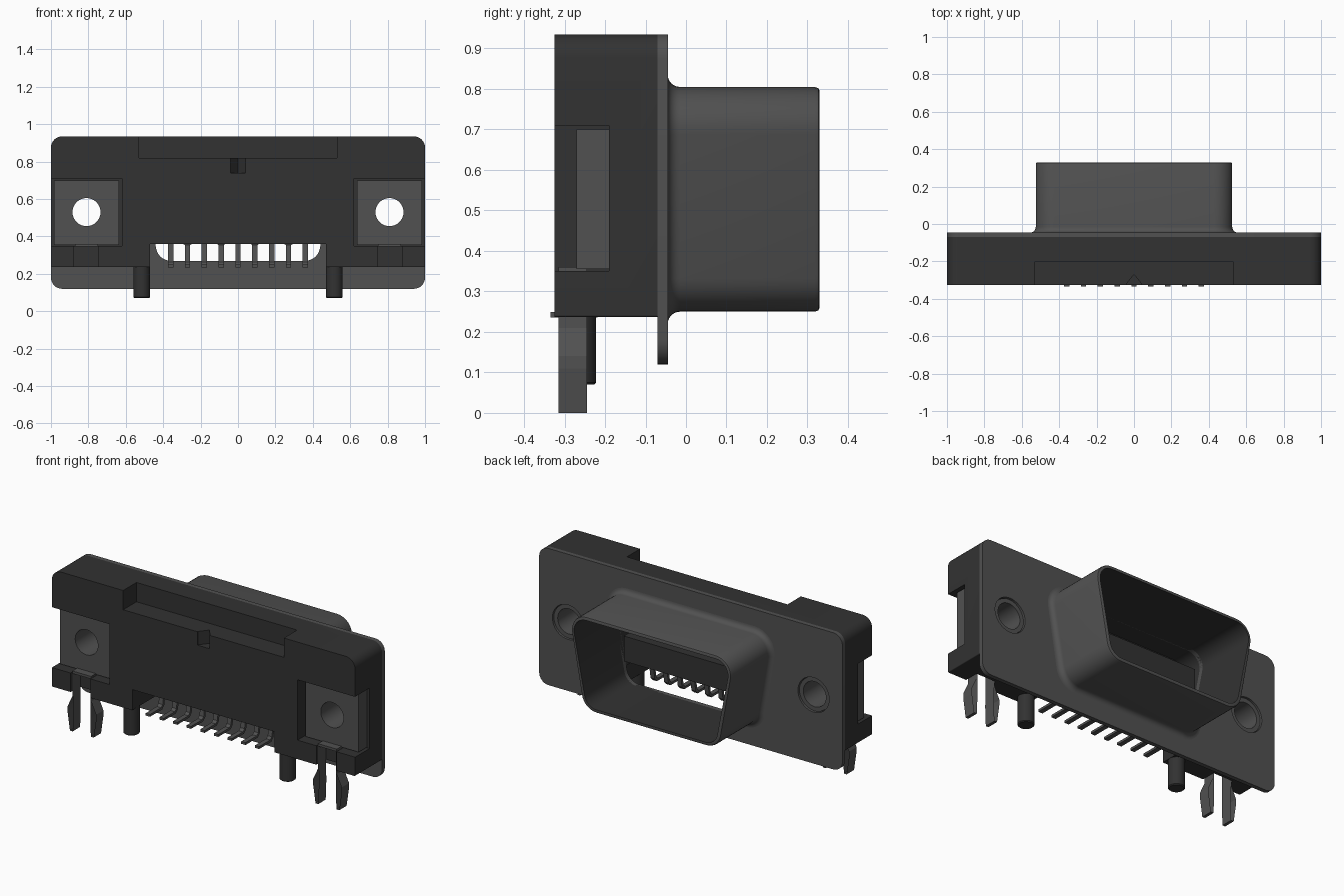
import bpy, bmesh, math
from mathutils import Vector

cube = bpy.data.objects.get("Cube")
if cube:
    bpy.data.objects.remove(cube, do_unlink=True)


def material(name, rgb, rough):
    m = bpy.data.materials.new(name)
    m.use_nodes = True
    m.diffuse_color = (*rgb, 1)
    b = m.node_tree.nodes["Principled BSDF"]
    b.inputs["Base Color"].default_value = (*rgb, 1)
    b.inputs["Roughness"].default_value = rough
    return m


BLACK = material("black_plastic", (0.032, 0.032, 0.032), 0.6)
GREY = material("dark_grey_metal", (0.082, 0.082, 0.082), 0.5)


def finish(name, bm, *mats):
    bmesh.ops.recalc_face_normals(bm, faces=bm.faces)
    me = bpy.data.meshes.new(name)
    bm.to_mesh(me)
    bm.free()
    ob = bpy.data.objects.new(name, me)
    bpy.context.collection.objects.link(ob)
    for m in mats:
        me.materials.append(m)
    return ob


def loft(name, loops, mats, caps=True, mat_rule=None):
    """Skin a row of equal-length closed loops."""
    bm = bmesh.new()
    rings = [[bm.verts.new(p) for p in lp] for lp in loops]
    n = len(rings[0])
    for k, (a, b) in enumerate(zip(rings, rings[1:])):
        for i in range(n):
            j = (i + 1) % n
            f = bm.faces.new((a[i], a[j], b[j], b[i]))
            f.material_index = mat_rule(k) if mat_rule else 0
    if caps:
        bm.faces.new(rings[0])
        bm.faces.new(rings[-1])
    return finish(name, bm, *mats)


def prism(name, pts, y0, y1, mat=BLACK, caps=True):
    """Extrude an (x, z) outline along y."""
    return loft(name, [[(x, y, z) for x, z in pts] for y in (y0, y1)], [mat], caps)


def rect(x0, x1, z0, z1):
    return [(x0, z0), (x1, z0), (x1, z1), (x0, z1)]


def circle(x, z, r, n=40):
    return [(x + r * math.cos(2 * math.pi * i / n), z + r * math.sin(2 * math.pi * i / n))
            for i in range(n)]


def rounded(pts, radii, n=8):
    """Fillet the corners of a counter-clockwise convex outline."""
    out = []
    for i, r in enumerate(radii):
        p = Vector(pts[i])
        a = (Vector(pts[i - 1]) - p).normalized()
        b = (Vector(pts[(i + 1) % len(pts)]) - p).normalized()
        half = a.angle(b) / 2
        c = p + (a + b).normalized() * r / math.sin(half)
        s, e = p + a * r / math.tan(half) - c, p + b * r / math.tan(half) - c
        a0 = math.atan2(s.y, s.x)
        da = (math.atan2(e.y, e.x) - a0) % (2 * math.pi)
        out += [(c.x + r * math.cos(a0 + da * k / n), c.y + r * math.sin(a0 + da * k / n))
                for k in range(n + 1)]
    return out


def d_outline(o):
    """Connector outline, wide at the top, grown outward by o."""
    return rounded([(-0.445 - o, 0.25 - o), (0.445 + o, 0.25 - o),
                    (0.545 + o, 0.805 + o), (-0.545 - o, 0.805 + o)], [0.1 + o] * 4)


def cut(ob, cutters):
    bpy.context.view_layer.objects.active = ob
    for c in cutters:
        c.hide_render = True
        m = ob.modifiers.new("cut", 'BOOLEAN')
        m.operation, m.solver, m.object = 'DIFFERENCE', 'EXACT', c
        bpy.ops.object.modifier_apply(modifier=m.name)
        bpy.data.objects.remove(c, do_unlink=True)


def smooth(ob):
    bpy.ops.object.select_all(action='DESELECT')
    ob.select_set(True)
    bpy.context.view_layer.objects.active = ob
    bpy.ops.object.shade_smooth_by_angle(angle=math.radians(35))


SIDES = ((1, "left"), (-1, "right"))


def mx(pts, s):
    return [(s * x, z) for x, z in pts]


# Housing: block with pockets, contact opening, D cavity and screw holes
body = prism("housing", rounded(rect(-1, 1, 0.237, 0.935), [0.005, 0.005, 0.06, 0.06]),
             -0.325, -0.07)
cutters = [
    prism("cut_top", rect(-0.53, 0.53, 0.82, 1.1), -0.5, -0.2),
    prism("cut_opening", rect(-0.47, 0.47, 0.1, 0.36), -0.5, 0.1),
    prism("cut_cavity", d_outline(-0.02), -0.19, 0.1),
]
# V-shaped key groove below the top pocket
cutters.append(loft("cut_key", [[(-0.04, -0.34, z), (0.04, -0.34, z), (0.04, -0.32, z),
                                 (0, -0.27, z), (-0.04, -0.32, z)] for z in (0.74, 0.83)], [BLACK]))
for s, side in SIDES:
    cutters += [
        prism("cut_pocket", mx(rect(0.62, 1.1, 0.35, 0.71), s), -0.5, -0.19),
        prism("cut_slot", mx(rect(0.745, 0.877, 0.1, 0.4), s), -0.5, -0.24),
        prism("cut_hole", circle(s * 0.81, 0.53, 0.1), -0.5, 0.1),
    ]
cut(body, cutters)
smooth(body)

# Flange plate
flange = prism("flange_plate", rounded(rect(-1, 1, 0.12, 0.935), [0.06] * 4), -0.07, -0.045, GREY)
cut(flange, [prism("cut_d", d_outline(-0.02), -0.3, 0.2)]
    + [prism("cut_hole", circle(s * 0.81, 0.53, 0.103), -0.3, 0.2) for s, _ in SIDES])
smooth(flange)

# Shell: flared base, straight wall, rounded rim, black lining
sections = [(0.03 * (1 - math.sin(a)), -0.015 - 0.03 * math.cos(a))
            for a in (math.radians(15 * k) for k in range(7))]
sections += [(0, 0.318), (-0.003, 0.327), (-0.01, 0.33), (-0.02, 0.33), (-0.02, -0.07)]
last = len(sections) - 2
shell = loft("connector_shell", [[(x, y, z) for x, z in d_outline(o)] for o, y in sections],
             [GREY, BLACK], caps=False, mat_rule=lambda k: int(k == last))
smooth(shell)

# Contact tongue inside the shell
prism("contact_tongue", rect(-0.375, 0.375, 0.45, 0.6), -0.2, 0.05)

# Contacts: leg dropping down to a flat foot
for i in range(9):
    x = -0.36 + 0.09 * i
    prof = [(-0.18, 0.38), (-0.195, 0.38), (-0.215, 0.262), (-0.23, 0.249), (-0.335, 0.249),
            (-0.335, 0.235), (-0.22, 0.235), (-0.2, 0.255)]
    loft(f"contact_{i + 1}", [[(x + d, y, z) for y, z in prof] for d in (-0.014, 0.014)], [GREY])
# Rounded contact ends above the opening
for i in range(4):
    smooth(prism(f"contact_stub_{i + 1}", circle(-0.27 + 0.18 * i, 0.38, 0.03, 16), -0.2, -0.13))

for s, side in SIDES:
    # Metal bracket in the corner pocket, with bent tab and threaded sleeve
    plate = prism(f"{side}_bracket", mx(rect(0.635, 0.985, 0.355, 0.7), s), -0.27, -0.185, GREY)
    cut(plate, [prism("cut_hole", circle(s * 0.81, 0.53, 0.075), -0.5, 0.2)])
    smooth(plate)
    sleeve = prism(f"{side}_screw_sleeve", circle(s * 0.81, 0.53, 0.1), -0.188, -0.055, GREY)
    cut(sleeve, [prism("cut_hole", circle(s * 0.81, 0.53, 0.075), -0.5, 0.2)])
    smooth(sleeve)
    prism(f"{side}_bracket_tab", mx(rect(0.749, 0.872, 0.345, 0.36), s), -0.315, -0.265, GREY)

    # Board lock: two folded-sheet prongs with bulging outer faces
    for d, end in ((1, "outer"), (-1, "inner")):
        prong = [(0.058, 0.355), (0.062, 0.355), (0.062, 0.21), (0.094, 0.14),
                 (0.094, 0.11), (0.078, 0.0), (0.06, 0.0), (0.056, 0.11)]
        prism(f"{side}_{end}_prong", [(s * (0.81 + d * x), z) for x, z in prong],
              -0.315, -0.245, GREY, caps=False)

    # Locating post
    post = loft(f"{side}_locating_post", [[(x, y, z) for x, y in circle(s * 0.515, -0.267, r, 24)]
                for z, r in ((0.07, 0.04), (0.075, 0.045), (0.25, 0.045))], [BLACK])
    smooth(post)
